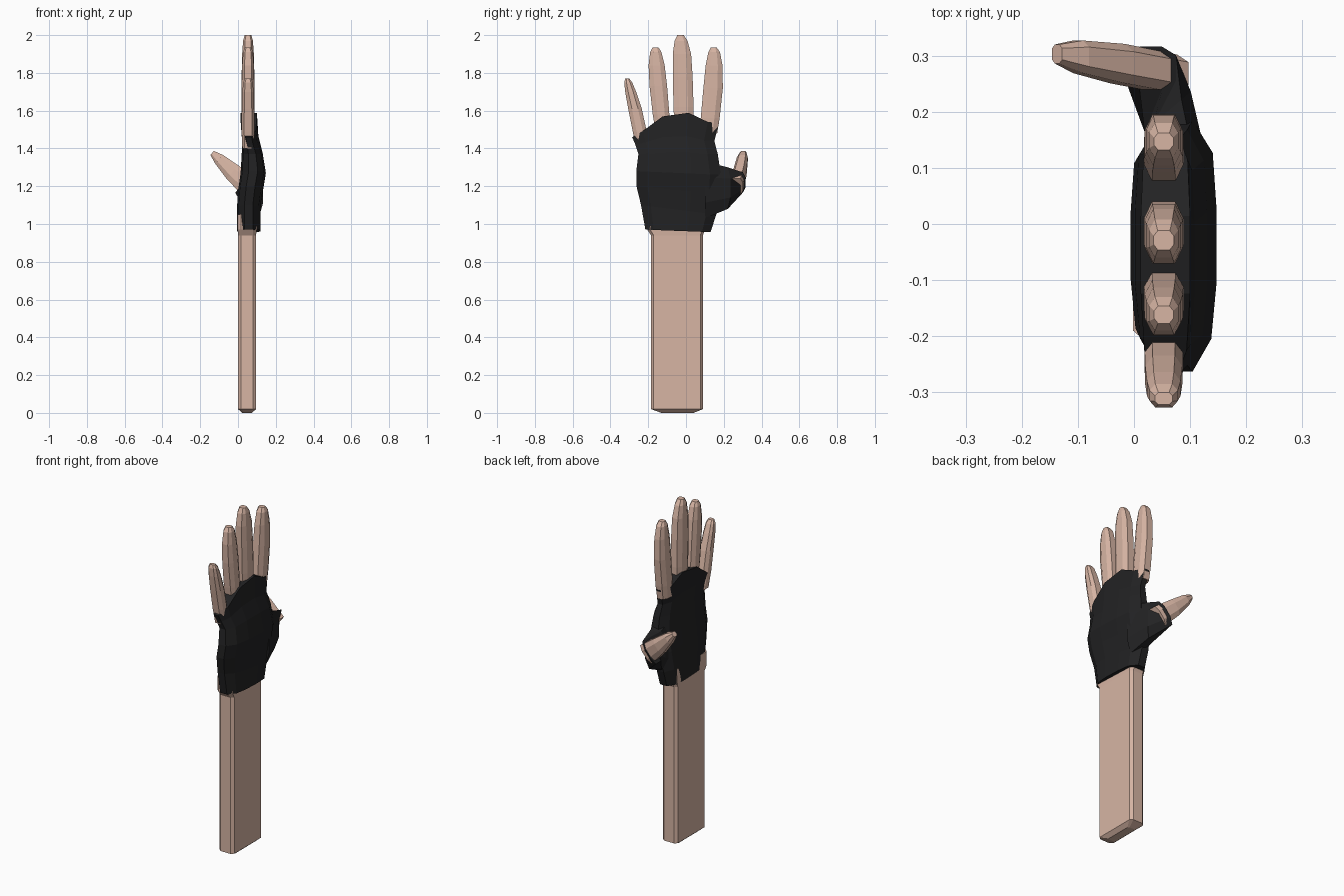
import bpy, bmesh
from mathutils import Vector


def material(name, rgb):
    m = bpy.data.materials.new(name)
    m.diffuse_color = (*rgb, 1)
    return m


SKIN = material("skin", (0.68, 0.46, 0.37))
BLACK = material("black_fabric", (0.016, 0.016, 0.017))

# Squarish octagon used for arm, fingers, thumb
OCT = [(1, -.45), (1, .45), (.6, 1), (-.6, 1), (-1, .45), (-1, -.45), (-.6, -1), (.6, -1)]


def loft(name, rings, mat, strip_caps=False):
    """Skin a list of equal-length point rings and close both ends."""
    bm = bmesh.new()
    vs = [[bm.verts.new(p) for p in r] for r in rings]
    n = len(vs[0])
    for a, b in zip(vs, vs[1:]):
        for i in range(n):
            j = (i + 1) % n
            bm.faces.new((a[i], a[j], b[j], b[i]))
    for r in (vs[0], vs[-1]):
        if strip_caps:      # follow a curved rim with strips across it
            h = n // 2
            for k in range(h - 1):
                bm.faces.new((r[k], r[k + 1], r[n - 2 - k], r[n - 1 - k]))
        else:
            bm.faces.new(r)
    bmesh.ops.recalc_face_normals(bm, faces=bm.faces[:])
    me = bpy.data.meshes.new(name)
    bm.to_mesh(me)
    bm.free()
    me.materials.append(mat)
    ob = bpy.data.objects.new(name, me)
    bpy.context.collection.objects.link(ob)
    return ob


def ring(c, u, v, shape=OCT):
    c, u, v = Vector(c), Vector(u), Vector(v)
    return [c + u * a + v * b for a, b in shape]


def upright(z, y0, y1, hx, cx=0.053, shape=OCT):
    return ring((cx, (y0 + y1) / 2, z), (hx, 0, 0), (0, (y1 - y0) / 2, 0), shape)


# Forearm: flat slab with chamfered long edges, flared slightly at the wrist
ARM = [(1, -.9), (1, .9), (.65, 1), (-.65, 1), (-1, .9), (-1, -.9), (-.65, -1), (.65, -1)]
loft("forearm", [upright(z, a, b, h, 0.048, ARM) for z, a, b, h in (
    (0.0, -.13, .04, .025), (0.02, -.185, .09, .048), (0.94, -.185, .09, .048),
    (0.97, -.205, .10, .05), (1.05, -.205, .10, .05))], SKIN)

# Fingers: rows of z, y min, y max, half thickness
FINGERS = {
    "index_finger": [(1.48, .075, .165, .032), (1.56, .078, .178, .035), (1.72, .092, .195, .034),
                     (1.84, .104, .193, .031), (1.91, .118, .18, .026), (1.935, .132, .162, .017)],
    "middle_finger": [(1.52, -.062, .038, .032), (1.62, -.066, .04, .035), (1.78, -.07, .035, .034),
                      (1.90, -.07, .027, .031), (1.97, -.06, .008, .026), (2.0, -.046, -.012, .018)],
    "ring_finger": [(1.48, -.16, -.08, .032), (1.58, -.176, -.088, .035), (1.73, -.193, -.1, .034),
                    (1.84, -.198, -.113, .031), (1.91, -.19, -.13, .026), (1.935, -.177, -.146, .017)],
    "little_finger": [(1.40, -.262, -.185, .03), (1.49, -.282, -.208, .034), (1.61, -.306, -.234, .033),
                      (1.70, -.322, -.264, .03), (1.75, -.327, -.285, .025), (1.77, -.322, -.3, .016)],
}
for name, rows in FINGERS.items():
    loft(name, [upright(*r) for r in rows], SKIN)

# Thumb: leans toward -x and up
V = Vector((.64, 0, .77))
loft("thumb", [ring(c, (0, ru, 0), V * rv) for c, ru, rv in (
    ((.06, .268, 1.197), .034, .058), ((-.03, .286, 1.275), .035, .047),
    ((-.10, .298, 1.342), .029, .031), ((-.137, .303, 1.376), .017, .014))], SKIN)

# Glove body: rings around the palm, tilted and humped toward the knuckles
F = [0, .13, .35, .65, .87, 1]
HUMP = [0, .025, .083, .08, .015, 0]
BULGE = [.68, .93, 1, 1, .95, .68]


def palm_ring(y0, z0, y1, z1, x0, x1, k):
    pts = [(f, g, h) for f, g, h in zip(F, BULGE, HUMP)]
    pts += [(f, 1 - g, h) for f, g, h in reversed(pts)]
    return [(x0 + (x1 - x0) * g, y0 + (y1 - y0) * f, z0 + (z1 - z0) * f + k * h)
            for f, g, h in pts]


loft("glove_palm", [palm_ring(*r) for r in (
    (-.215, .97, .13, .957, -.005, .118, 0),
    (-.238, 1.10, .16, 1.05, -.006, .118, 0),
    (-.262, 1.20, .18, 1.16, .002, .132, 0),
    (-.263, 1.28, .185, 1.26, .014, .147, 0),
    (-.252, 1.37, .168, 1.37, .02, .13, .1),
    (-.268, 1.42, .15, 1.44, .02, .108, .4),
    (-.285, 1.46, .175, 1.535, .012, .10, 1))], BLACK, strip_caps=True)

# Glove thumb sleeve: turns from the palm edge toward the thumb
loft("glove_thumb_sleeve", [
    ring((.075, .10, 1.18), (.058, 0, 0), (0, 0, .15)),
    ring((.06, .20, 1.19), Vector((.75, .65, 0)) * .055, (0, 0, .11)),
    ring((.03, .278, 1.22), (0, .038, 0), V * .07)], BLACK)
